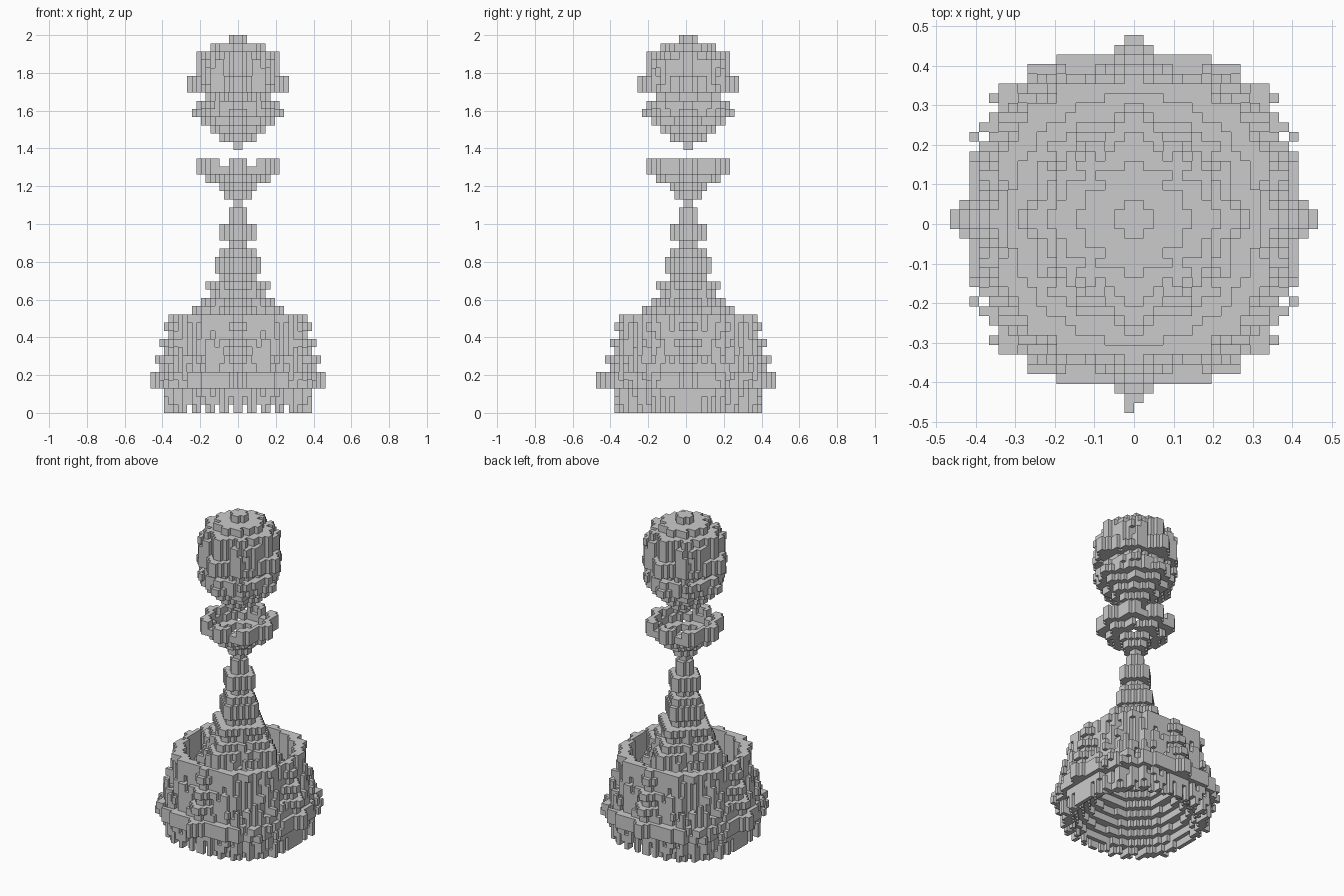
import bpy, bmesh, random

if "Cube" in bpy.data.objects:
    bpy.data.objects.remove(bpy.data.objects["Cube"], do_unlink=True)

W = 0.02445        # cell width
H = 2 / 46         # layer height

grey = bpy.data.materials.new("Stone grey")
grey.use_nodes = True
grey.diffuse_color = (0.6, 0.6, 0.6, 1)
grey.node_tree.nodes["Principled BSDF"].inputs["Base Color"].default_value = (0.6, 0.6, 0.6, 1)

rng = random.Random(5)
chips = {}


def rough(a, b, k):
    """Seeded offset per two-layer bar, the same in all four quadrants."""
    start = int(a * 3 + b * 5) % 2
    return chips.setdefault((a, b, (k + start) // 2), rng.choice((-0.9, 0.1, 0.9)))


def disc(k, radius, tip, inner=0.0):
    """Cells of one layer: a ragged round disc with pointed ends on the axes."""
    cells = set()
    n = int(max(radius, tip)) + 2
    for i in range(-n, n):
        for j in range(-n, n):
            x, y = abs(i + 0.5), abs(j + 0.5)
            r = (x * x + y * y) ** 0.5
            far, near = max(x, y), min(x, y)
            chip = rough(x, y, k)
            body = r <= radius + chip and far < max(tip - 2, radius - 0.9) + min(chip, 0)
            spike = far < tip and near < min(tip - far + 0.6, 3)
            if (body or spike) and r >= inner:
                cells.add((i, j, k))
    return cells


def build(name, cells):
    """Join the cells into one skin, keeping only the exposed sides."""
    bm = bmesh.new()
    verts = {}

    def vert(p):
        if p not in verts:
            i, j, k = p
            verts[p] = bm.verts.new((i * W, (j + 0.5) * W, k * H))
        return verts[p]

    for c in sorted(cells):
        for axis in range(3):
            for side in (0, 1):
                nb = list(c)
                nb[axis] += 2 * side - 1
                if tuple(nb) in cells:
                    continue
                u, v = (axis + 1) % 3, (axis + 2) % 3
                ring = []
                for du, dv in ((0, 0), (1, 0), (1, 1), (0, 1)):
                    p = list(c)
                    p[axis] += side
                    p[u] += du
                    p[v] += dv
                    ring.append(vert(tuple(p)))
                bm.faces.new(ring if side else ring[::-1])
    mesh = bpy.data.meshes.new(name)
    bm.to_mesh(mesh)
    bm.free()
    mesh.materials.append(grey)
    ob = bpy.data.objects.new(name, mesh)
    bpy.context.collection.objects.link(ob)
    return ob


def stack(first, layers):
    cells = set()
    for n, layer in enumerate(layers):
        cells |= disc(first + n, *layer)
    return cells


# Base: flared drum, stepped hollow underneath, open rim on top
base = stack(0, [(16.5, 16, 14.9), (16.5, 16, 14), (16.5, 16, 12.6), (18.3, 19, 11.2),
                 (18.3, 19, 9.8), (17, 17, 8.4), (16.5, 18, 7), (16.2, 16, 5.6),
                 (15.8, 17, 12.8), (15.4, 15, 12.8), (15.2, 16, 12.8), (15, 15, 12.8)])
# Small gaps along the front and back of the foot
base = {c for c in base if not (c[2] == 0 and abs(c[1] + .5) > abs(c[0] + .5)
                                and abs(c[0] + .5) < 11 and int(abs(c[0] + .5)) % 3 == 1)}
base |= {(-1, -20, 3), (-1, -20, 4)}
build("base", base)

# Stem: stepped cone rising from inside the rim
build("stem", stack(8, [(11, 12, 4.2), (9.8, 11, 2.8), (8.6, 10, 1.4), (7.6, 10),
                        (6.7, 10), (5.8, 8), (5, 6), (4.5, 7), (4, 4), (3.7, 5),
                        (3.3, 5), (2.9, 4), (2.5, 2), (2.3, 4), (2.3, 4),
                        (2, 2), (2, 2), (1, 1)]))

# Bowl: small open cup with a notched rim
bowl = stack(26, [(2.6, 3), (4, 4), (6.2, 7, 3.6), (8, 9, 6), (8, 9, 6.6)])
bowl = {c for c in bowl if not (c[2] == 30 and int(abs(c[0] + .5)) in (2, 3)
                                and abs(c[1] + .5) > 4)}
build("bowl", bowl)

# Orb: ball with a waist groove and pointed ends, floating above the bowl
build("orb", stack(32, [(1, 1), (3, 4), (5.2, 6), (7, 8), (8.2, 10), (8.5, 9),
                        (7.6, 7), (8.8, 11), (9, 11), (8.9, 9), (8.7, 9), (7.6, 9),
                        (5.8, 6), (2, 2)]))
